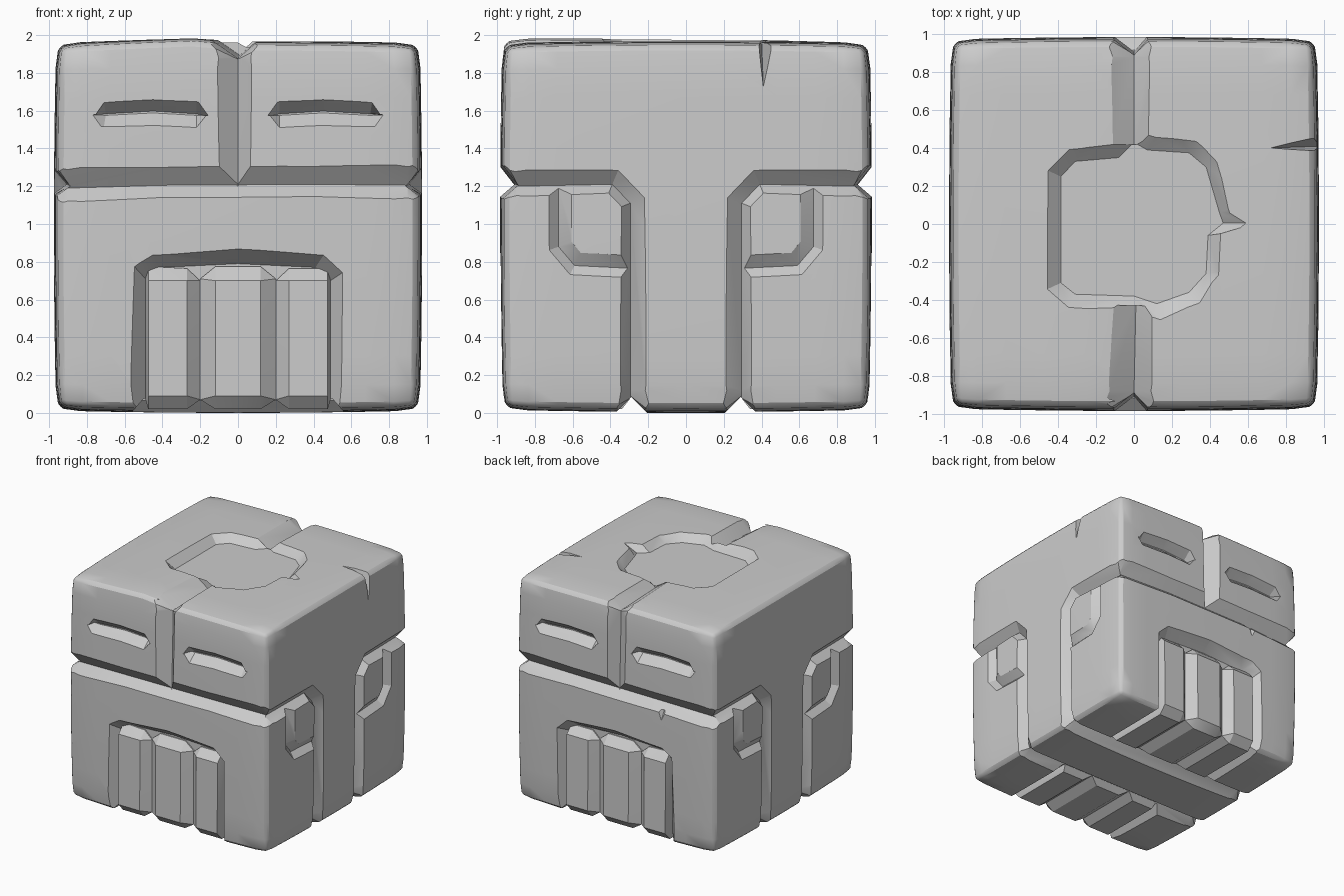
import bpy, bmesh, math
from mathutils import Vector

if "Cube" in bpy.data.objects:
    bpy.data.objects.remove(bpy.data.objects["Cube"])

ZC = 0.985  # height of the block centre


def new_object(name, bm):
    bmesh.ops.recalc_face_normals(bm, faces=bm.faces)
    me = bpy.data.meshes.new(name)
    bm.to_mesh(me)
    bm.free()
    ob = bpy.data.objects.new(name, me)
    bpy.context.collection.objects.link(ob)
    return ob


# Map (u, v, outward distance) on each face to world space
FACES = {
    "front": lambda u, v, d: (u, -d, v), "back": lambda u, v, d: (u, d, v),
    "right": lambda u, v, d: (d, u, v), "left": lambda u, v, d: (-d, u, v),
    "top": lambda u, v, d: (u, v, ZC + d), "bottom": lambda u, v, d: (u, v, ZC - d),
}


def level(face, u, v):
    """Approximate bulged surface distance, sinking near the rounded edges."""
    if face not in ("top", "bottom"):
        v -= ZC
    return 0.98 * (1 - 0.0125 * (u * u + v * v)) - 0.04 * min(max(abs(u), abs(v)), 1.05) ** 12


# Rounded, bulging stone block
bm = bmesh.new()
bmesh.ops.create_cube(bm, size=2)
bmesh.ops.subdivide_edges(bm, edges=bm.edges[:], cuts=11, use_grid_fill=True)
CORE, R, HALF = 0.92, 0.08, (0.975, 0.985, 0.985)
for vert in bm.verts:
    p = Vector([math.sin(c * math.pi / 2) for c in vert.co])
    core = Vector([max(-CORE, min(CORE, c)) for c in p])
    p = core + (p - core).normalized() * R
    sq = [c * c for c in p]
    q = [p[i] * HALF[i] * (1 - 0.0125 * (sum(sq) - sq[i])) for i in range(3)]
    if p.z > 0.9 and p.x < -0.01:
        q[2] += 0.03 * (1 + p.x) * (0.5 - 0.5 * p.y)
    vert.co = (q[0], q[1], q[2] + ZC)
block = new_object("stone_block", bm)
cutters = []


def groove(face, path, left, right, depth=0.07, flip=1):
    """V-shaped mitred channel cut along a path on one face."""
    bm = bmesh.new()
    pts = [Vector(p) for p in path]
    rim = 0.03
    k = (depth + rim) / depth
    rings = []
    for i, p in enumerate(pts):
        a = (p - pts[i - 1]).normalized() if i else (pts[1] - p).normalized()
        b = (pts[i + 1] - p).normalized() if i < len(pts) - 1 else a
        na, nb = Vector((-a.y, a.x)), Vector((-b.y, b.x))
        n = (na + nb) / (1 + na.dot(nb))
        lv = level(face, *p)
        sect = [(p + n * left * k, lv + rim), (p - n * right * k, lv + rim), (p, lv - depth)]
        rings.append([bm.verts.new(FACES[face](flip * q.x, q.y, d)) for q, d in sect])
    for r, s in zip(rings, rings[1:]):
        for j in range(3):
            bm.faces.new((r[j], r[(j + 1) % 3], s[(j + 1) % 3], s[j]))
    bm.faces.new(rings[0])
    bm.faces.new(rings[-1][::-1])
    cutters.append(new_object("groove_cutter", bm))


def recess(face, outer, inner, depth, lv=0.975, flip=1):
    """Sloped-wall pocket between an outer and an inner outline."""
    bm = bmesh.new()
    top, low = [], []
    for o, i in zip(outer, inner):
        o, i = Vector(o), Vector(i)
        t = o + (o - i) * 0.5
        top.append(bm.verts.new(FACES[face](flip * t.x, t.y, lv + depth * 0.5)))
        low.append(bm.verts.new(FACES[face](flip * i.x, i.y, lv - depth)))
    n = len(top)
    for j in range(n):
        bm.faces.new((top[j], top[(j + 1) % n], low[(j + 1) % n], low[j]))
    bm.faces.new(top)
    bm.faces.new(low[::-1])
    cutters.append(new_object("recess_cutter", bm))


def hull(name, points):
    bm = bmesh.new()
    for p in points:
        bm.verts.new(p)
    res = bmesh.ops.convex_hull(bm, input=bm.verts[:])
    junk = [g for g in res["geom_interior"] if isinstance(g, bmesh.types.BMVert)]
    bmesh.ops.delete(bm, geom=junk, context='VERTS')
    return new_object(name, bm)


# Front and back: brow line, forehead split, eye slits, mouth
eye_out = [(-.77, 1.578), (-.71, 1.645), (-.45, 1.657), (-.22, 1.645),
           (-.16, 1.575), (-.22, 1.515), (-.45, 1.525), (-.71, 1.515)]
eye_in = [(-.745, 1.578), (-.70, 1.583), (-.45, 1.598), (-.22, 1.583),
          (-.185, 1.575), (-.22, 1.575), (-.45, 1.588), (-.70, 1.575)]
mouth_out = [(-.57, -.1), (-.545, .77), (-.45, .83), (0, .86), (.45, .83), (.55, .74), (.55, -.1)]
mouth_in = [(-.49, -.1), (-.49, .71), (-.41, .77), (0, .79), (.41, .77), (.49, .70), (.49, -.1)]
for face in ("front", "back"):
    groove(face, [(-1.06, 1.18), (-.9, 1.19), (-.4, 1.205), (.4, 1.21), (.9, 1.205), (1.06, 1.2)], .09, .06)
    groove(face, [(0, 2.06), (0, 1.88), (0, 1.2)], .06, .09)
    for s in (1, -1):
        recess(face, eye_out, eye_in, 0.07, flip=s)
    recess(face, mouth_out, mouth_in, 0.09)

# Left and right: T-shaped band with a rounded ear pad on either side
for face in ("right", "left"):
    for s in (1, -1):
        groove(face, [(-1.06, 1.19), (-.9, 1.2), (-.39, 1.21), (-.295, 1.11), (-.295, .12), (-.295, -.07)],
               .08, .05, flip=s)
        groove(face, [(-.675, 1.23), (-.675, .88), (-.59, .78), (-.29, .765)], .075, .055, .055, s)

# Top: sunken medallion with cracks to the front and back
ring_out = [(-.45, .28), (-.34, .39), (-.1, .42), (0, .5), (.12, .46), (.33, .44), (.44, .33), (.5, .08),
            (.6, .005), (.46, -.05), (.45, -.27), (.35, -.42), (.14, -.51), (0, -.44), (-.34, -.43), (-.45, -.34)]
ring_in = [(-.385, .25), (-.31, .33), (-.08, .35), (0, .43), (.07, .39), (.29, .375), (.38, .3), (.45, .06),
           (.47, .005), (.39, -.06), (.38, -.26), (.29, -.36), (.12, -.42), (0, -.38), (-.31, -.37), (-.385, -.31)]
recess("top", ring_out, ring_in, 0.06, 0.985)
groove("top", [(0, 1.06), (0, .88), (0, .42)], .07, .1)
groove("top", [(0, -1.06), (0, -.88), (.01, -.43)], .1, .08)

# Bottom: two channels and a pocket under each mouth
for s in (1, -1):
    groove("bottom", [(-1.06, .29 * s), (-.88, .29 * s), (.88, .29 * s), (1.06, .29 * s)], .06, .06, .06)
    recess("bottom", [(-.56, -1.1 * s), (.56, -1.1 * s), (.56, -.29 * s), (-.56, -.29 * s)],
           [(-.5, -1.1 * s), (.5, -1.1 * s), (.5, -.31 * s), (-.5, -.31 * s)], 0.07, 0.98)

# Chips in the edges
cutters.append(hull("chip_cutter", [(.70, .40, 1.98), (.985, .41, 1.71), (.86, .40, 1.88),
                                    (1.08, .52, 2.08), (1.08, .36, 2.08)]))
cutters.append(hull("chip_cutter", [(-.45, .985, 1.07), (-.45, .94, 1.15), (-.40, 1.0, 1.18), (-.52, 1.0, 1.18)]))

# Carve the block, then discard the cutters
bpy.context.view_layer.objects.active = block
for c in cutters:
    c.hide_render = True
    m = block.modifiers.new("carve", 'BOOLEAN')
    m.operation, m.solver, m.object = 'DIFFERENCE', 'EXACT', c
    bpy.ops.object.modifier_apply(modifier=m.name)
    bpy.data.objects.remove(c)

# Teeth, wrapping from the mouth onto the underside
teeth = []
for s, side in ((1, "front"), (-1, "back")):
    for label, x0, x1, i0, i1, z0, z1 in (("left", -.49, -.2, -.475, -.27, .71, .70),
                                          ("middle", -.2, .2, -.12, .12, .71, .71),
                                          ("right", .2, .49, .27, .475, .70, .70)):
        pts = []
        for x, z in ((x0, z0), (x1, z1), (i0, z0 + .065), (i1, z1 + .065), (x0, .07), (x1, .07)):
            pts += [(x, -.895 * s, z), (x, -.3 * s, z)]
        for x in (i0, i1):
            pts += [(x, -.96 * s, .70), (x, -.965 * s, .09), (x, -.90 * s, .02), (x, -.34 * s, .02)]
        teeth.append(hull(f"{side}_{label}_tooth", pts))

for ob in [block] + teeth:
    bpy.ops.object.select_all(action='DESELECT')
    ob.select_set(True)
    bpy.context.view_layer.objects.active = ob
    bpy.ops.object.shade_smooth_by_angle(angle=math.radians(28))
